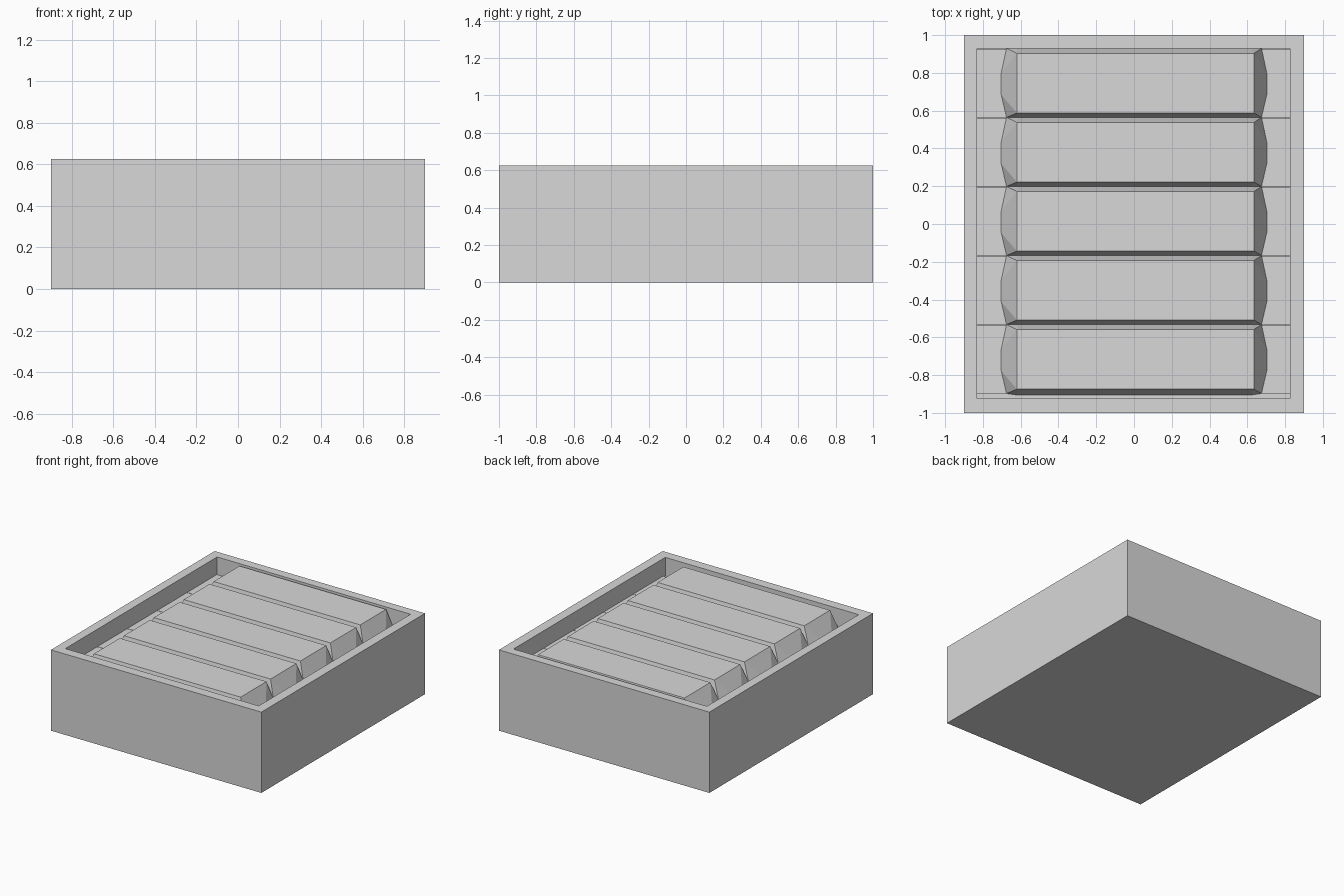
import bpy

cube = bpy.data.objects.get("Cube")
if cube:
    bpy.data.objects.remove(cube, do_unlink=True)

grey = bpy.data.materials.new("plain grey")
grey.use_nodes = True
colour = (0.69, 0.69, 0.69, 1)
grey.diffuse_color = colour
grey.node_tree.nodes["Principled BSDF"].inputs["Base Color"].default_value = colour


def add_mesh(name, verts, faces):
    mesh = bpy.data.meshes.new(name)
    mesh.from_pydata(verts, [], faces)
    mesh.materials.append(grey)
    obj = bpy.data.objects.new(name, mesh)
    bpy.context.collection.objects.link(obj)
    return obj


def rect(x0, x1, y0, y1, z):
    return [(x0, y0, z), (x1, y0, z), (x1, y1, z), (x0, y1, z)]


def ring(a, b):
    """Quads joining two four-point loops."""
    return [(a + i, a + (i + 1) % 4, b + (i + 1) % 4, b + i) for i in range(4)]


TOP, FLOOR, BAR_TOP = 0.625, 0.49, 0.622
PLANK, SEAM = 0.008, 0.004
PITCH, FIRST = 0.3655, -0.8975

# Open crate: outer walls, flat rim, inner walls and raised floor
loops = (rect(-0.9, 0.9, -1, 1, 0) + rect(-0.9, 0.9, -1, 1, TOP)
         + rect(-0.83, 0.825, -0.925, 0.93, TOP)
         + rect(-0.83, 0.825, -0.925, 0.93, FLOOR - PLANK))
add_mesh("crate", loops, [(3, 2, 1, 0)] + ring(0, 4) + ring(4, 8)
         + ring(8, 12) + [(12, 13, 14, 15)])


def plank(name, y):
    back = y + PITCH - SEAM
    verts = (rect(-0.83, 0.825, y, back, FLOOR - PLANK)
             + rect(-0.83, 0.825, y, back, FLOOR))
    add_mesh(name, verts, [(3, 2, 1, 0)] + ring(0, 4) + [(4, 5, 6, 7)])


def bar(name, y):
    """Tapered bar whose four sides bulge outward at the base."""
    half = [(0.62, -0.008), (0.675, 0), (0.703, 0.12),
            (0.703, 0.235), (0.675, PITCH), (0.62, PITCH + 0.008)]
    base = [(x, y + dy, FLOOR) for x, dy in half]
    base += [(-x, y + dy, FLOOR) for x, dy in reversed(half)]
    top = rect(-0.62, 0.635, y + 0.023, y + PITCH - 0.027, BAR_TOP)
    faces = [tuple(range(11, -1, -1)), (12, 13, 14, 15)]
    # Each corner has two triangles, then a quad leads to the next corner
    for i in range(4):
        a, t, nxt = 3 * i, 12 + (i + 1) % 4, 12 + (i + 2) % 4
        faces += [(a, a + 1, t), (a + 1, a + 2, t),
                  (a + 2, (a + 3) % 12, nxt, t)]
    add_mesh(name, base + top, faces)


# Five bars, each on its own plank
for i in range(5):
    y = FIRST + i * PITCH
    plank(f"floor_plank_{i + 1}", y)
    bar(f"bar_{i + 1}", y)
